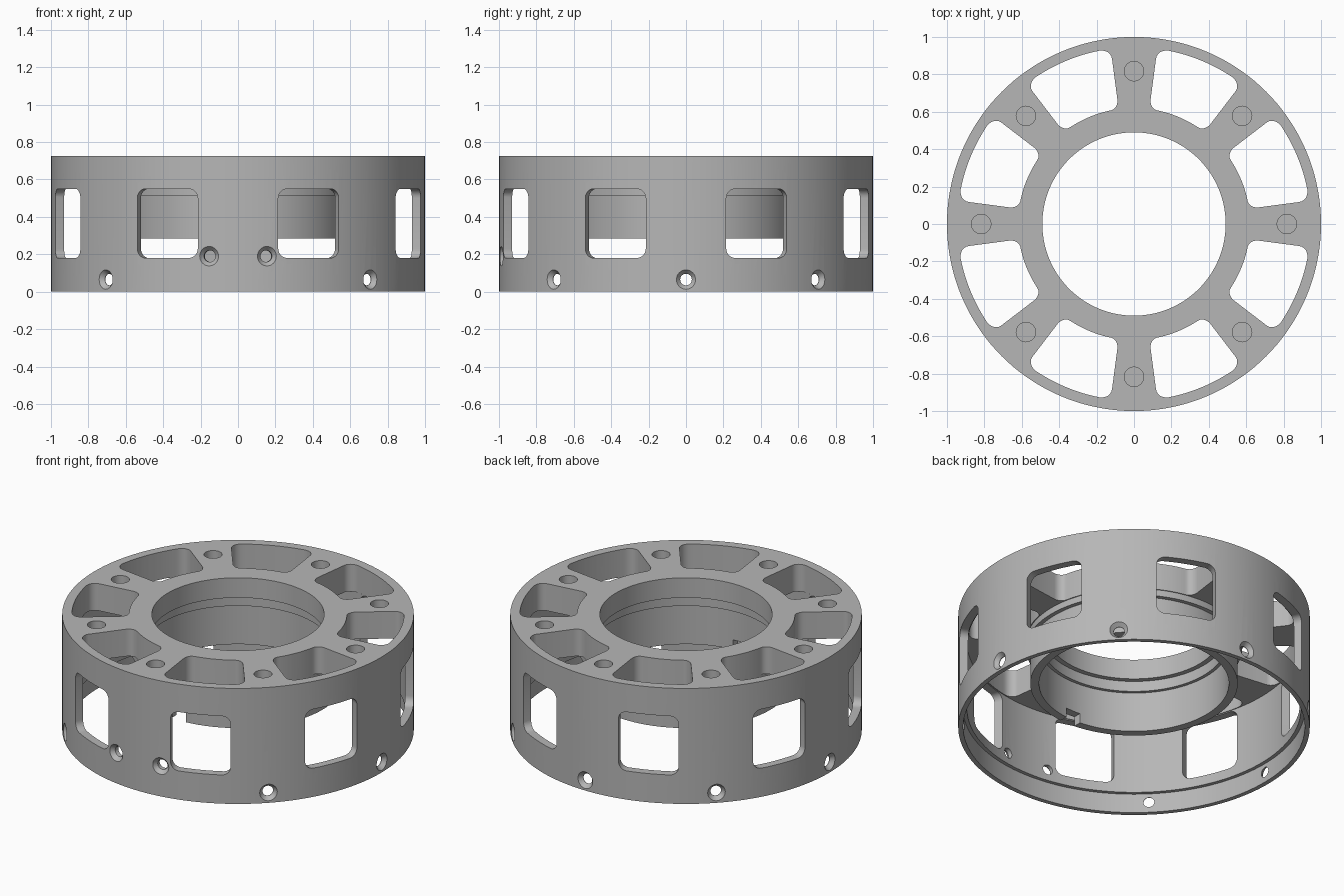
import bpy, bmesh
from math import sin, cos, pi, radians
from mathutils import Matrix, Vector

if "Cube" in bpy.data.objects:
    bpy.data.objects.remove(bpy.data.objects["Cube"], do_unlink=True)

grey = bpy.data.materials.new("machined_grey")
grey.use_nodes = True
colour = (0.47, 0.47, 0.47, 1)
grey.diffuse_color = colour
grey.node_tree.nodes["Principled BSDF"].inputs["Base Color"].default_value = colour

EIGHTHS = [radians(45 * k) for k in range(8)]
BETWEEN = [a + radians(22.5) for a in EIGHTHS]


def make_object(name, bm):
    bmesh.ops.recalc_face_normals(bm, faces=bm.faces)
    mesh = bpy.data.meshes.new(name)
    bm.to_mesh(mesh)
    bm.free()
    mesh.materials.append(grey)
    ob = bpy.data.objects.new(name, mesh)
    bpy.context.collection.objects.link(ob)
    return ob


def lathe(bm, profile, steps, matrix=Matrix()):
    """Spin (radius, height) points round local z; a closed loop makes a ring."""
    rings = [[bm.verts.new(matrix @ Vector((r * cos(2 * pi * k / steps), r * sin(2 * pi * k / steps), z)))
              for r, z in profile] for k in range(steps)]
    n = len(profile)
    for k in range(steps):
        a, b = rings[k], rings[(k + 1) % steps]
        for i in range(n):
            j = (i + 1) % n
            bm.faces.new((a[i], b[i], b[j], a[j]))


def solid_lathe(bm, profile, steps, matrix):
    """Spin an open (radius, height) profile and cap both ends."""
    rings = [[bm.verts.new(matrix @ Vector((r * cos(2 * pi * k / steps), r * sin(2 * pi * k / steps), z)))
              for k in range(steps)] for r, z in profile]
    for a, b in zip(rings, rings[1:]):
        for k in range(steps):
            j = (k + 1) % steps
            bm.faces.new((a[k], a[j], b[j], b[k]))
    bm.faces.new(rings[0])
    bm.faces.new(rings[-1])


def rounded_rect(x0, x1, y0, y1, rad, corner=6, edge=8):
    """Outline with round corners; the level edges are divided so they can bend."""
    pts = []
    corners = [(x1 - rad, y1 - rad), (x0 + rad, y1 - rad), (x0 + rad, y0 + rad), (x1 - rad, y0 + rad)]
    for q, (cx, cy) in enumerate(corners):
        for k in range(corner + 1):
            t = pi / 2 * (q + k / corner)
            pts.append((cx + rad * cos(t), cy + rad * sin(t)))
        if q in (0, 2):
            ex = corners[q + 1][0]
            pts += [(cx + (ex - cx) * k / edge, pts[-1][1]) for k in range(1, edge)]
    return pts


def prism(bm, outline, near, far, place):
    a = [bm.verts.new(place(u, v, near)) for u, v in outline]
    b = [bm.verts.new(place(u, v, far)) for u, v in outline]
    bm.faces.new(a)
    bm.faces.new(b)
    for i in range(len(a)):
        j = (i + 1) % len(a)
        bm.faces.new((a[i], a[j], b[j], b[i]))


def radial(angle, z):
    """Local z points outward at this angle and height."""
    return Matrix.Translation((0, 0, z)) @ Matrix.Rotation(angle, 4, 'Z') @ Matrix.Rotation(pi / 2, 4, 'Y')


# Body: outer shell, top plate and stepped hub in one section
bm = bmesh.new()
lathe(bm, [(1, 0), (1, .725), (.49, .725), (.49, .6), (.52, .6), (.52, .535),
           (.54, .535), (.54, .285), (.59, .285), (.59, .515), (.615, .515),
           (.615, .555), (.95, .555), (.95, .12), (.972, .12), (.972, 0)], 144)
body = make_object("ring_housing", bm)

# Pockets through the top plate, leaving eight spokes
bm = bmesh.new()
outline = rounded_rect(-.203, .203, .62, .945, .052)
for a in BETWEEN:
    prism(bm, outline, .53, .8,
          lambda u, r, z: Vector((r * cos(a + u / .78), r * sin(a + u / .78), z)))
pockets = make_object("pocket_cutter", bm)

# Windows through the shell, and the small notch in the hub's front
bm = bmesh.new()
outline = rounded_rect(-.175, .175, .18, .55, .05)
for a in BETWEEN:
    turn = Matrix.Rotation(a, 3, 'Z')
    prism(bm, outline, .8, 1.1, lambda u, z, r: turn @ Vector((r, u, z)))
prism(bm, [(-.05, .2), (.05, .2), (.05, .345), (-.05, .345)], -.45, -.68,
      lambda u, z, y: Vector((u, y, z)))
windows = make_object("window_cutter", bm)

# Blind holes in the spokes and countersunk screw holes in the shell
bm = bmesh.new()
for a in EIGHTHS:
    spot = Matrix.Translation((.817 * cos(a), .817 * sin(a), 0))
    solid_lathe(bm, [(.052, .6), (.052, .8)], 32, spot)
screws = [(a, .065) for k, a in enumerate(EIGHTHS) if k != 6]
screws += [(radians(-90 + s * 8.9), .19) for s in (-1, 1)]
for a, z in screws:
    solid_lathe(bm, [(.031, .85), (.031, .975), (.053, 1.001), (.053, 1.05)], 32, radial(a, z))
holes = make_object("hole_cutter", bm)

# Cut everything, then drop the cutters
for cutter in (pockets, windows, holes):
    cutter.hide_render = True
    mod = body.modifiers.new(cutter.name, 'BOOLEAN')
    mod.operation = 'DIFFERENCE'
    mod.solver = 'EXACT'
    mod.object = cutter
depsgraph = bpy.context.evaluated_depsgraph_get()
body.data = bpy.data.meshes.new_from_object(body.evaluated_get(depsgraph))
body.modifiers.clear()
for cutter in (pockets, windows, holes):
    bpy.data.objects.remove(cutter, do_unlink=True)

bpy.ops.object.select_all(action='DESELECT')
body.select_set(True)
bpy.context.view_layer.objects.active = body
bpy.ops.object.shade_smooth_by_angle(angle=radians(25))
